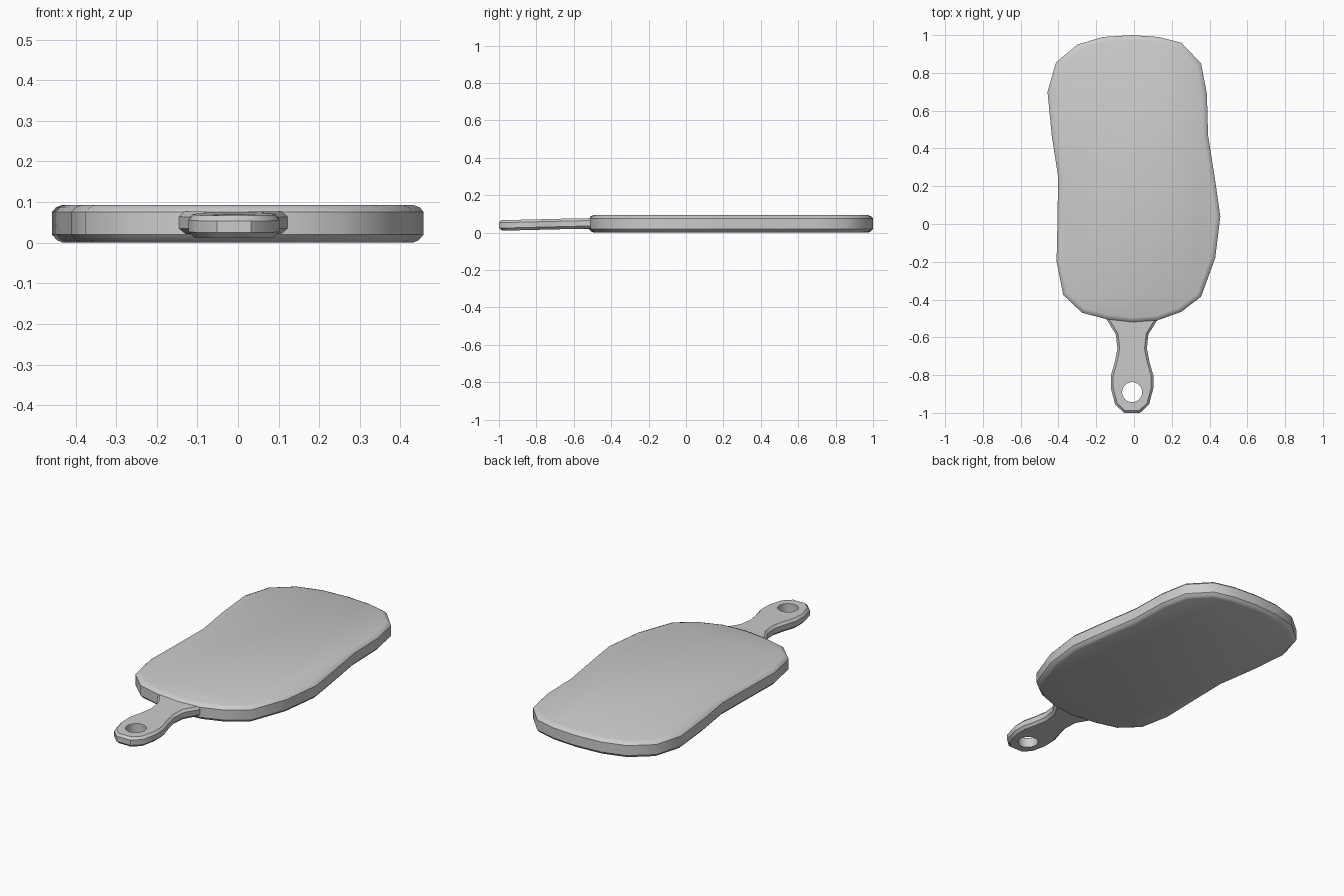
import bpy, bmesh, math
from mathutils import Vector

if "Cube" in bpy.data.objects:
    bpy.data.objects.remove(bpy.data.objects["Cube"])


def inset_point(pts, i, d):
    # Move a counter-clockwise outline corner inwards by d (mitred)
    p, a, b = (Vector(pts[k % len(pts)]) for k in (i, i - 1, i + 1))
    e1, e2 = (p - a).normalized(), (b - p).normalized()
    n1, n2 = Vector((-e1.y, e1.x)), Vector((-e2.y, e2.x))
    m = (n1 + n2).normalized()
    return p + m * (d / max(m.dot(n1), 0.5))


def slab(name, pts, rings, tilt=lambda y, t: 0.0):
    # Stack inset copies of an outline into a solid with rounded edges
    bm = bmesh.new()
    n = len(pts)
    loops = []
    for z, d in rings:
        loop = []
        for i in range(n):
            q = inset_point(pts, i, d)
            loop.append(bm.verts.new((q.x, q.y, z + tilt(q.y, z))))
        loops.append(loop)
    for lo, hi in zip(loops, loops[1:]):
        for i in range(n):
            j = (i + 1) % n
            bm.faces.new((lo[i], lo[j], hi[j], hi[i]))
    bm.faces.new(loops[0][::-1])
    bm.faces.new(loops[-1])
    bmesh.ops.recalc_face_normals(bm, faces=bm.faces[:])
    me = bpy.data.meshes.new(name)
    bm.to_mesh(me)
    bm.free()
    ob = bpy.data.objects.new(name, me)
    bpy.context.collection.objects.link(ob)
    return ob


def smooth(ob, deg):
    bpy.ops.object.select_all(action='DESELECT')
    ob.select_set(True)
    bpy.context.view_layer.objects.active = ob
    bpy.ops.object.shade_smooth_by_angle(angle=math.radians(deg))


# Wavy board, outline counter-clockwise from the handle end
board_pts = [
    (-0.01, -0.52), (0.125, -0.51), (0.25, -0.465), (0.355, -0.385),
    (0.43, -0.18), (0.457, 0.04), (0.43, 0.23), (0.392, 0.47),
    (0.386, 0.69), (0.355, 0.85), (0.25, 0.96), (0.13, 0.99),
    (-0.01, 1.0), (-0.165, 0.99), (-0.30, 0.95), (-0.413, 0.855),
    (-0.458, 0.70), (-0.435, 0.465), (-0.402, 0.25), (-0.405, 0.02),
    (-0.41, -0.20), (-0.375, -0.375), (-0.275, -0.47), (-0.14, -0.505)]
board = slab("board", board_pts, [
    (0.0, 0.026), (0.006, 0.012), (0.020, 0.0),
    (0.076, 0.0), (0.087, 0.010), (0.093, 0.025)])
smooth(board, 40)

# Handle: half profile (half width, y) mirrored about x = -0.01
half = [(0.042, -1.0), (0.090, -0.955), (0.112, -0.87), (0.112, -0.80),
        (0.092, -0.73), (0.078, -0.66), (0.086, -0.585), (0.135, -0.505),
        (0.135, -0.47)]
cx = -0.01
handle_pts = [(cx + w, y) for w, y in half] + [(cx - w, y) for w, y in reversed(half)]
handle = slab("handle", handle_pts, [
    (0.011, 0.014), (0.025, 0.0), (0.054, 0.0), (0.067, 0.012)],
    tilt=lambda y, z: 0.010 * min(1.0, max(0.0, (y + 0.95) / 0.40)))

# Hanging hole through the handle
bpy.ops.mesh.primitive_cylinder_add(vertices=24, radius=0.053, depth=0.4,
                                    location=(cx, -0.89, 0.04))
cutter = bpy.context.object
cutter.name = "hole_cutter"
cutter.hide_render = True
mod = handle.modifiers.new("hole", 'BOOLEAN')
mod.operation = 'DIFFERENCE'
mod.solver = 'EXACT'
mod.object = cutter
bpy.ops.object.select_all(action='DESELECT')
handle.select_set(True)
bpy.context.view_layer.objects.active = handle
bpy.ops.object.modifier_apply(modifier=mod.name)
bpy.data.objects.remove(cutter)
smooth(handle, 40)
